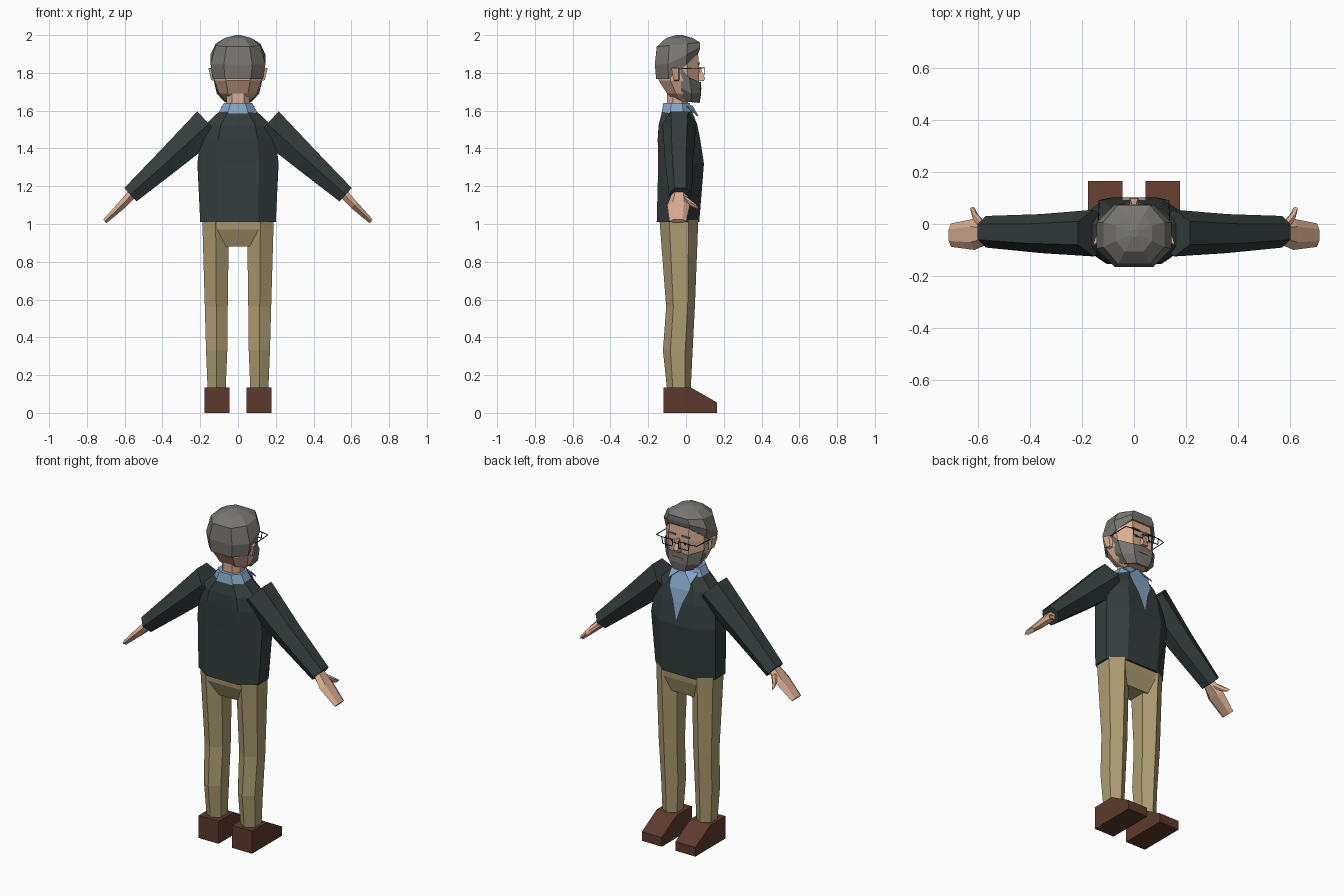
import bpy, bmesh, math
from mathutils import Vector as V

if "Cube" in bpy.data.objects:
    bpy.data.objects.remove(bpy.data.objects["Cube"])


def material(name, rgb):
    m = bpy.data.materials.new(name)
    m.diffuse_color = (*rgb, 1)
    m.use_nodes = True
    m.node_tree.nodes["Principled BSDF"].inputs["Base Color"].default_value = m.diffuse_color
    return m


SKIN = material("skin", (.70, .42, .29))
GREY = material("grey_hair", (.185, .18, .165))
KNIT = material("dark_sweater", (.035, .047, .047))
BLUE = material("blue_shirt", (.23, .38, .57))
TAN = material("tan_trousers", (.41, .335, .165))
BROWN = material("brown_leather", (.11, .042, .025))
BLACK = material("black_frame", (.012, .012, .012))
WHITE = material("eye_white", (.75, .75, .72))
LIP = material("lip", (.42, .19, .14))


def part(name, mat, lofts, closed=True, caps=True):
    """One object from lofts; each loft is a list of equal-length point rings."""
    bm = bmesh.new()
    for rings in lofts:
        rows = [[bm.verts.new(p) for p in r] for r in rings]
        n = len(rows[0])
        for a, b in zip(rows, rows[1:]):
            for i in range(n if closed else n - 1):
                j = (i + 1) % n
                bm.faces.new((a[i], a[j], b[j], b[i]))
        if caps:
            bm.faces.new(rows[0])
            bm.faces.new(rows[-1])
    bmesh.ops.recalc_face_normals(bm, faces=bm.faces)
    me = bpy.data.meshes.new(name)
    bm.to_mesh(me)
    bm.free()
    me.materials.append(mat)
    ob = bpy.data.objects.new(name, me)
    bpy.context.collection.objects.link(ob)
    return ob


def octo(z, rx, y0, y1, kx=.52, ky=.42):
    """Chamfered rectangle; z may be a rule of y."""
    c, h = (y0 + y1) / 2, (y1 - y0) / 2
    q = [(kx, -1), (1, -ky), (1, ky), (kx, 1), (-kx, 1), (-1, ky), (-1, -ky), (-kx, -1)]
    f = z if callable(z) else (lambda y: z)
    return [(a * rx, c + b * h, f(c + b * h)) for a, b in q]


def hexa(c, u, ru, ry):
    """Hexagon with points along y and flats along u."""
    c, u = V(c), V(u).normalized()
    return [c + V((0, 1, 0)) * ry * math.cos(a) + u * ru * math.sin(a) / .866
            for a in (k * math.pi / 3 for k in range(6))]


def rect(z, x0, x1, y0, y1):
    return [(x0, y0, z), (x1, y0, z), (x1, y1, z), (x0, y1, z)]


def box(x0, x1, y0, y1, z0, z1):
    return [rect(z0, x0, x1, y0, y1), rect(z1, x0, x1, y0, y1)]


def bar(p, q, t):
    """Square rod from p to q."""
    p, q = V(p), V(q)
    d = (q - p).normalized()
    a = d.orthogonal().normalized() * t
    b = d.cross(a)
    return [[e + a, e + b, e - a, e - b] for e in (p, q)]


# torso
part("sweater", KNIT, [[octo(*r) for r in (
    (1.01, .20, -.155, .07), (1.32, .215, -.147, .095), (1.45, .20, -.15, .075),
    (1.525, .175, -.145, .06), (1.60, .095, -.125, .03))]])
part("pelvis", TAN, [[rect(1.03, -.12, .12, -.135, .06), rect(.97, -.11, .11, -.13, .055),
                      rect(.88, -.075, .075, -.09, .03)]])

# shirt front, collar and collar flaps
part("shirt_front", BLUE, [[[(-w, y + .004, z), (w, y + .004, z)] for w, y, z in (
    (.07, .03, 1.60), (.062, .06, 1.525), (.028, .075, 1.45), (.001, .0905, 1.35))]],
    closed=False, caps=False)
part("collar", BLUE, [[octo(1.585, .105, -.13, .035), octo(1.64, .075, -.12, .02)]])
part("collar_flaps", BLUE, [[
    [(s * .012, .028, 1.625), (s * .085, .0, 1.622), (s * .075, .06, 1.57)],
    [(s * .012, .034, 1.628), (s * .088, .006, 1.625), (s * .075, .066, 1.572)]]
    for s in (1, -1)])

# neck and head
part("neck", SKIN, [[octo(1.60, .06, -.10, .01), octo(1.72, .06, -.10, .01)]])
part("head", SKIN, [[octo(*r) for r in (
    (1.645, .055, -.05, .06), (1.69, .10, -.10, .066), (1.76, .124, -.145, .07),
    (1.83, .128, -.14, .07), (1.92, .12, -.12, .062))]])
part("nose", SKIN, [[rect(1.758, -.018, .018, .06, .095), rect(1.772, -.016, .016, .06, .10),
                     rect(1.83, -.008, .008, .06, .076)]])
part("ears", SKIN, [[
    [(s * .12, -.035, 1.755), (s * .12, -.06, 1.755), (s * .142, -.065, 1.762), (s * .138, -.04, 1.762)],
    [(s * .12, -.03, 1.83), (s * .12, -.07, 1.83), (s * .157, -.078, 1.825), (s * .145, -.04, 1.825)]]
    for s in (1, -1)])

# hair cap, its hem rising towards the forehead
part("hair", GREY, [[
    octo(lambda y: max(1.768, 1.84 + y), .132, -.158, .068),
    octo(lambda y: max(1.845, 1.895 + .5 * y), .145, -.165, .074),
    octo(lambda y: 1.95 + .1 * (y + .04), .118, -.155, .074),
    octo(1.985, .07, -.105, .035), octo(2.0, .012, -.05, -.02)]])


# beard wrapping the jaw
def jaw(*half):
    return [(-x, y, z) for x, y, z in half] + [(x, y, z) for x, y, z in reversed(half)]


beard = part("beard", GREY, [[
    jaw((.131, -.03, 1.83), (.132, .018, 1.775), (.067, .077, 1.75), (.02, .078, 1.757)),
    jaw((.116, -.025, 1.72), (.112, .03, 1.69), (.06, .078, 1.69), (.02, .08, 1.69)),
    jaw((.08, -.03, 1.67), (.07, .025, 1.645), (.04, .07, 1.642), (.015, .072, 1.64)),
    jaw((.04, -.03, 1.67), (.03, .0, 1.65), (.02, .02, 1.65), (.01, .03, 1.65))]],
    closed=False, caps=False)
part("mouth", LIP, [box(-.032, .032, .076, .0825, 1.711, 1.722)])

# eyes and brows
for s, side in ((1, "right"), (-1, "left")):
    x = s * .045
    part("eye_" + side, WHITE, [box(x - .017, x + .017, .067, .073, 1.803, 1.817)])
    part("pupil_" + side, BLACK, [box(x - .007, x + .007, .068, .0745, 1.803, 1.817)])
    part("brow_" + side, GREY, [box(x - .026, x + .026, .062, .074, 1.845, 1.855)])

# glasses
rods = [bar((-.018, .10, 1.815), (.018, .10, 1.815), .0025)]
for s in (1, -1):
    c = [(s * x, .10, z) for x, z in ((.018, 1.828), (.09, 1.828), (.085, 1.79), (.022, 1.79))]
    rods += [bar(c[i], c[(i + 1) % 4], .0025) for i in range(4)]
    rods += [bar(c[1], (s * .135, .09, 1.826), .0025),
             bar((s * .135, .09, 1.826), (s * .138, -.05, 1.822), .0025)]
part("glasses", BLACK, rods)

# limbs, mirrored left and right
for s, side in ((1, "right"), (-1, "left")):
    up = (s * .67, 0, .742)
    part("sleeve_" + side, KNIT, [[
        hexa((s * .155, -.035, 1.53), up, .09, .09),
        hexa((s * .36, -.037, 1.343), up, .069, .075),
        hexa((s * .57, -.03, 1.155), up, .048, .061)]])
    part("hand_" + side, SKIN, [[
        hexa((s * .54, -.033, 1.18), up, .026, .035),
        hexa((s * .615, -.04, 1.10), up, .022, .06),
        hexa((s * .705, -.043, 1.014), up, .013, .045)]])
    part("thumb_" + side, SKIN, [[
        hexa((s * .58, -.01, 1.135), up, .016, .02),
        hexa((s * .612, .03, 1.105), up, .015, .016),
        hexa((s * .622, .058, 1.088), up, .012, .008)]])
    part("leg_" + side, TAN, [[
        hexa((s * (a + b) / 2, (c + d) / 2, z), (1, 0, 0), (b - a) / 2 * .866, (d - c) / 2)
        for z, a, b, c, d in ((1.02, .037, .20, -.14, .065), (.56, .045, .185, -.105, .047),
                              (.33, .048, .178, -.122, .035), (.12, .058, .168, -.10, .025))]])
    part("shoe_" + side, BROWN, [[
        [(s * x, -.12, 0), (s * x, .165, 0), (s * x, .165, .055), (s * x, .025, .135), (s * x, -.12, .135)]
        for x in (.045, .178)]])
